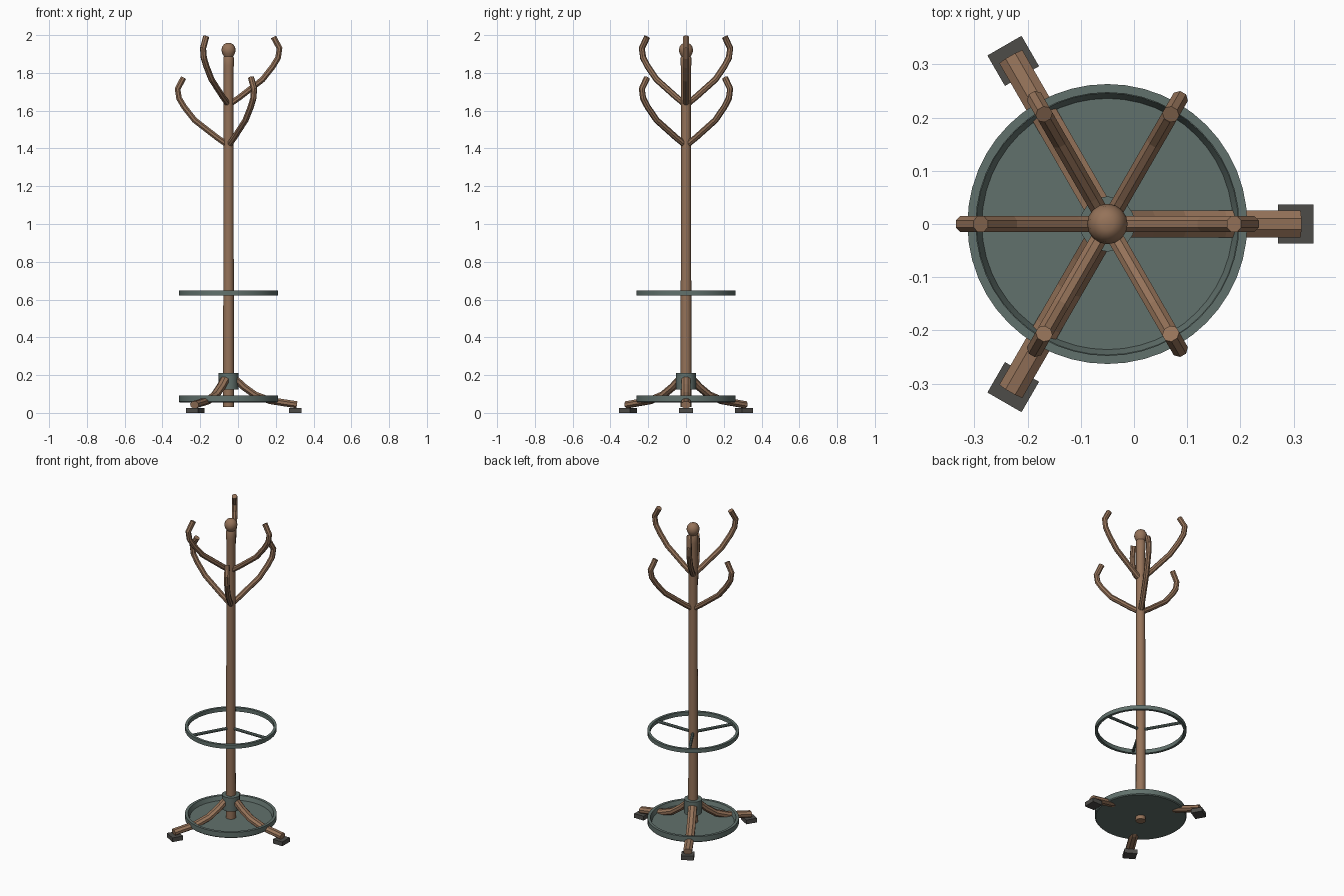
import bpy, bmesh, math
from mathutils import Vector, Matrix

if "Cube" in bpy.data.objects:
    bpy.data.objects.remove(bpy.data.objects["Cube"])

AXIS_X = -0.05  # the pole stands slightly off centre


def material(name, rgb):
    m = bpy.data.materials.new(name)
    m.diffuse_color = (*rgb, 1)
    m.use_nodes = True
    m.node_tree.nodes["Principled BSDF"].inputs["Base Color"].default_value = m.diffuse_color
    return m


WOOD = material("warm wood", (0.30, 0.17, 0.10))
SLATE = material("slate green metal", (0.12, 0.165, 0.15))
RUBBER = material("dark grey rubber", (0.075, 0.072, 0.065))


def finish(name, bm, mat, angle=0.0, smooth=0):
    """Turn a bmesh into an object, rotated about the pole axis."""
    bmesh.ops.recalc_face_normals(bm, faces=bm.faces)
    bm.transform(Matrix.Translation((AXIS_X, 0, 0)) @ Matrix.Rotation(angle, 4, 'Z'))
    me = bpy.data.meshes.new(name)
    bm.to_mesh(me)
    bm.free()
    me.materials.append(mat)
    ob = bpy.data.objects.new(name, me)
    bpy.context.collection.objects.link(ob)
    if smooth:
        bpy.ops.object.select_all(action='DESELECT')
        ob.select_set(True)
        bpy.context.view_layer.objects.active = ob
        bpy.ops.object.shade_smooth_by_angle(angle=math.radians(smooth))
    return ob


def skin(bm, loops, closed=False):
    """Bridge a list of vertex loops, capping the ends unless closed."""
    n = len(loops[0])
    pairs = list(zip(loops, loops[1:]))
    if closed:
        pairs.append((loops[-1], loops[0]))
    for a, b in pairs:
        for i in range(n):
            j = (i + 1) % n
            bm.faces.new((a[i], a[j], b[j], b[i]))
    if not closed:
        bm.faces.new(loops[0])
        bm.faces.new(loops[-1])


def lathe(name, profile, sides, mat, closed=False):
    bm = bmesh.new()
    loops = [[bm.verts.new((r * math.cos(math.tau * i / sides),
                            r * math.sin(math.tau * i / sides), z))
              for i in range(sides)] for r, z in profile]
    skin(bm, loops, closed)
    return finish(name, bm, mat, smooth=30)


def sweep(name, path, half_w, half_h, angle, mat, sides=8):
    """Sweep an elliptical section along a path of (radius, height)."""
    pts = [Vector((r, 0, z)) for r, z in path]
    bm, loops = bmesh.new(), []
    for k, p in enumerate(pts):
        t = (pts[min(k + 1, len(pts) - 1)] - pts[max(k - 1, 0)]).normalized()
        up = Vector((-t.z, 0, t.x))
        loop = []
        for i in range(sides):
            a = math.tau * (i + 0.5) / sides
            loop.append(bm.verts.new(p + up * half_h * math.sin(a)
                                     + Vector((0, half_w * math.cos(a), 0))))
        loops.append(loop)
    skin(bm, loops)
    return finish(name, bm, mat, angle)


# Tapered pole with its rounded knob
lathe("pole", [(0.029, 0.03), (0.028, 0.62), (0.026, 1.4), (0.026, 1.82),
               (0.028, 1.84), (0.028, 1.88), (0.023, 1.892)], 16, WOOD)
lathe("knob", [(0.023, 1.885), (0.033, 1.902), (0.038, 1.92),
               (0.034, 1.938), (0.024, 1.952), (0.012, 1.958)], 16, WOOD)

# Drip tray, umbrella ring and leg collar
lathe("drip_tray", [(0.258, 0.055), (0.263, 0.06), (0.263, 0.092),
                    (0.246, 0.092), (0.236, 0.066)], 48, SLATE)
lathe("umbrella_ring", [(0.263, 0.622), (0.263, 0.647),
                        (0.247, 0.647), (0.247, 0.622)], 48, SLATE, closed=True)
lathe("leg_collar", [(0.052, 0.125), (0.052, 0.212)], 16, SLATE)

# Curved hooks in two tiers
HOOK = [(0.0, 0.0), (0.06, 0.042), (0.18, 0.135), (0.235, 0.205),
        (0.262, 0.25), (0.27, 0.30), (0.238, 0.36)]
LEG = [(0.03, 0.185), (0.08, 0.138), (0.14, 0.095), (0.22, 0.065), (0.362, 0.043)]
for i in range(3):
    ang = i * math.tau / 3
    for tier, base, turn in (("upper", 1.63, 0), ("lower", 1.415, math.pi)):
        sweep(f"{tier}_hook_{i + 1}", [(r, base + z) for r, z in HOOK],
              0.0165, 0.0165, ang + turn, WOOD)

    # Leg, ring spoke and foot pad share a direction
    sweep(f"leg_{i + 1}", LEG, 0.027, 0.02, ang, WOOD)
    sweep(f"ring_spoke_{i + 1}", [(0.0, 0.634), (0.25, 0.634)], 0.009, 0.009, ang, SLATE)
    bm = bmesh.new()
    bmesh.ops.create_cube(bm, size=1, matrix=Matrix.Translation((0.354, 0, 0.0135))
                          @ Matrix.Diagonal((0.066, 0.074, 0.027, 1)))
    finish(f"foot_pad_{i + 1}", bm, RUBBER, ang)
